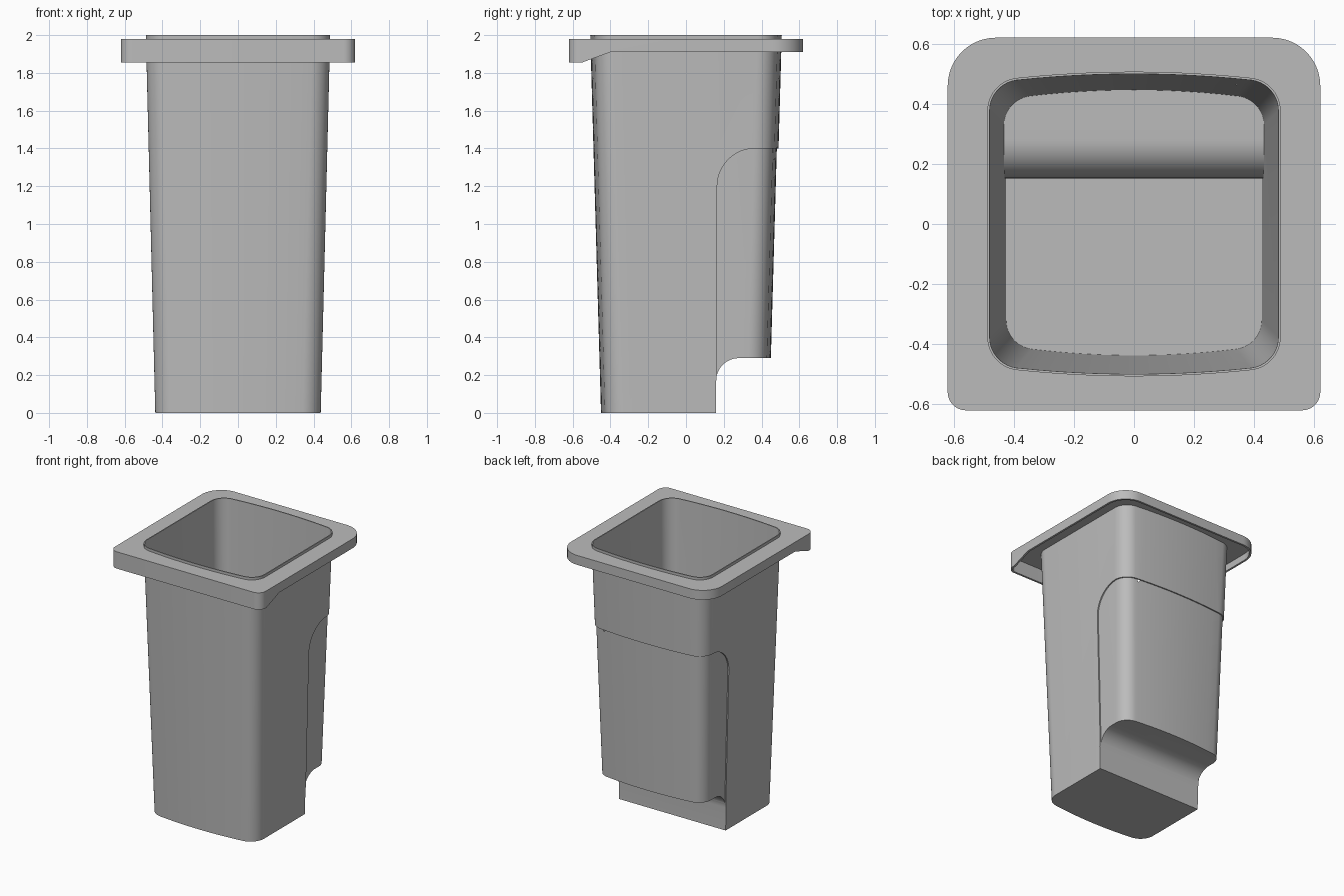
import bpy, bmesh
from math import sin, cos, pi, radians

cube = bpy.data.objects.get("Cube")
if cube:
    bpy.data.objects.remove(cube, do_unlink=True)

grey = bpy.data.materials.new("plain grey")
grey.use_nodes = True
colour = (0.5, 0.5, 0.5, 1)
grey.diffuse_color = colour
grey.node_tree.nodes["Principled BSDF"].inputs["Base Color"].default_value = colour


def loft(name, rings):
    """Closed solid through rings of equal point count."""
    bm = bmesh.new()
    loops = [[bm.verts.new(p) for p in ring] for ring in rings]
    n = len(loops[0])
    for a, b in zip(loops, loops[1:]):
        for i in range(n):
            j = (i + 1) % n
            bm.faces.new((a[i], a[j], b[j], b[i]))
    bm.faces.new(loops[0][::-1])
    bm.faces.new(loops[-1])
    bmesh.ops.recalc_face_normals(bm, faces=bm.faces)
    mesh = bpy.data.meshes.new(name)
    bm.to_mesh(mesh)
    bm.free()
    mesh.materials.append(grey)
    obj = bpy.data.objects.new(name, mesh)
    bpy.context.collection.objects.link(obj)
    return obj


def cut(obj, tool):
    """Subtract tool from obj and discard it."""
    mod = obj.modifiers.new("cut", "BOOLEAN")
    mod.operation = "DIFFERENCE"
    mod.solver = "EXACT"
    mod.object = tool
    bpy.context.view_layer.objects.active = obj
    bpy.ops.object.modifier_apply(modifier=mod.name)
    bpy.data.objects.remove(tool, do_unlink=True)


def arc(cx, cy, r, start, end, steps=12):
    angles = [radians(start + (end - start) * i / steps) for i in range(steps + 1)]
    return [(cx + r * cos(a), cy + r * sin(a)) for a in angles]


def side_prism(name, profile):
    """Extrude a (y, z) profile across the full width."""
    return loft(name, [[(x, y, z) for y, z in profile] for x in (-1, 1)])


def bin_ring(z, inset):
    """Rounded square with gently bowed front and back, growing with height."""
    hx = 0.438 + 0.025 * z - inset
    hy = 0.45 + 0.0285 * z - inset
    r, bow = 0.11 - inset, 0.02
    quarter = arc(hx - r, hy - bow - r, r, 0, 82, 10)
    x0, y0 = quarter[-1]
    for i in range(1, 6):
        t = i / 6
        quarter.append((x0 * (1 - t), y0 + (hy - y0) * (1 - (1 - t) ** 2)))
    half = quarter + [(0, hy)] + [(-x, y) for x, y in reversed(quarter)]
    return [(x, y, z) for x, y in half + [(-x, -y) for x, y in half]]


def bin_solid(name, bottom, top, low_inset, high_inset):
    return loft(name, [bin_ring(bottom, low_inset), bin_ring(top, high_inset)])


def notch(gap):
    """Rounded axle recess under the back."""
    curve = arc(0.28, 0.17, 0.12 + gap, 180, 90)
    return side_prism("notch", [(0.16 - gap, -0.5)] + curve
                      + [(1, 0.29 + gap), (1, -0.5)])


# Tapered body
body = bin_solid("bin_body", 0, 2, 0, 0)

# Shallow recessed panel wrapping round the back
panel = side_prism("panel", [(0.165, -0.2)] + arc(0.365, 1.2, 0.2, 180, 90)
                   + [(1, 1.4), (1, -0.2)])
cut(panel, bin_solid("panel_core", -0.4, 1.7, 0.009, 0.009))
cut(body, panel)
cut(body, notch(0))

# Hollow interior with the step over the recess
cavity = bin_solid("cavity", 0.012, 2.2, 0.013, 0.007)
cut(cavity, notch(0.008))
cut(body, cavity)


def rim_ring(z, inset):
    """Square rim outline: wide back corners, tight front corners."""
    h = 0.62 - inset
    back, front = 0.16 - inset, 0.06 - inset
    right = arc(h - front, front - h, front, -90, 0) + arc(h - back, h - back, back, 0, 90)
    return [(x, y, z) for x, y in right + [(-x, y) for x, y in reversed(right)]]


# Rim: thin plate with a hanging skirt, deeper at the front
rim = loft("rim", [rim_ring(1.855, 0), rim_ring(1.98, 0)])
cut(rim, side_prism("rim_undercut", [(-0.55, 1.855), (-0.40, 1.91), (1, 1.91),
                                     (1, 1.7), (-0.55, 1.7)]))
cut(rim, loft("rim_hollow", [rim_ring(1.7, 0.015), rim_ring(1.96, 0.015)]))
cut(rim, bin_solid("rim_opening", 1.7, 2.2, 0.004, 0.004))

# Smooth shading with sharp edges kept
for obj in (body, rim):
    bpy.ops.object.select_all(action="DESELECT")
    obj.select_set(True)
    bpy.context.view_layer.objects.active = obj
    bpy.ops.object.shade_smooth_by_angle(angle=radians(30))
